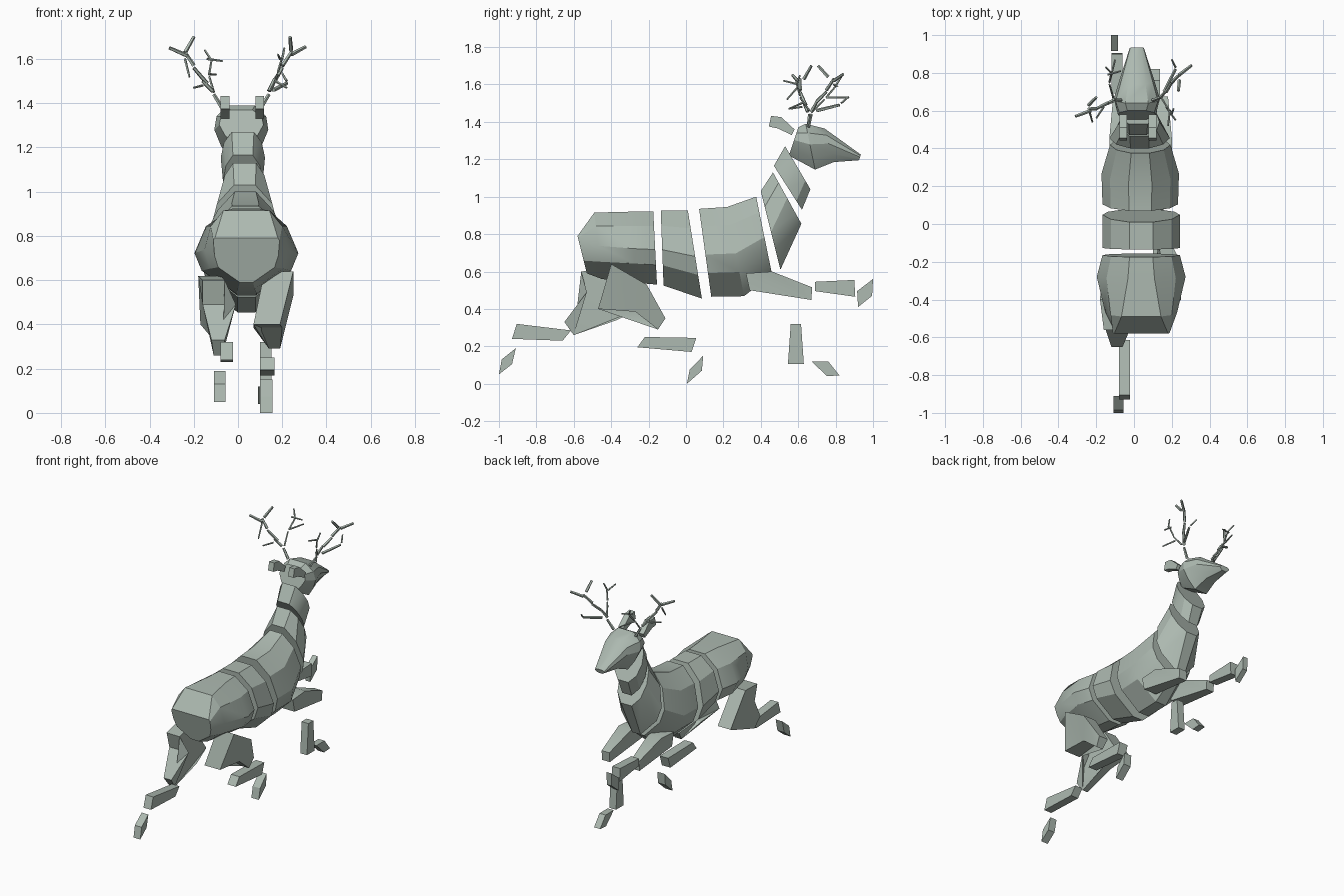
import bpy, bmesh, math
from mathutils import Vector

coat = bpy.data.materials.new("grey_green")
coat.diffuse_color = (0.42, 0.49, 0.44, 1)


def finish(name, bm, angle=28):
    bmesh.ops.recalc_face_normals(bm, faces=bm.faces[:])
    me = bpy.data.meshes.new(name)
    bm.to_mesh(me)
    bm.free()
    me.materials.append(coat)
    ob = bpy.data.objects.new(name, me)
    bpy.context.collection.objects.link(ob)
    bpy.ops.object.select_all(action='DESELECT')
    ob.select_set(True)
    bpy.context.view_layer.objects.active = ob
    bpy.ops.object.shade_smooth_by_angle(angle=math.radians(angle))
    return ob


# Half cross-sections: (fraction of half width, fraction of height from the top)
TORSO = [(.3, 0), (.78, .2), (1, .52), (.86, .73), (.2, 1)]
PLATE = [(.95, 0), (1, .05), (.96, .4), (.85, .66), (.2, 1)]
RUMP = [(.55, 0), (.85, .2), (1, .5), (.86, .74), (.2, 1)]
NECK = [(.5, 0), (.85, .2), (1, .5), (.85, .8), (.4, 1)]
HEAD = [(.5, 0), (.92, .2), (1, .45), (.75, .75), (.4, 1)]


def loft(name, rings, cx):
    """Closed block through rings of (y_top, z_top, y_bottom, z_bottom, half_width, profile)."""
    bm = bmesh.new()
    loops = []
    for yt, zt, yb, zb, w, prof in rings:
        pts = [(w * f, t) for f, t in prof] + [(-w * f, t) for f, t in reversed(prof)]
        loops.append([bm.verts.new((cx + x, yt + (yb - yt) * t, zt + (zb - zt) * t))
                      for x, t in pts])
    n = len(loops[0])
    for a, b in zip(loops, loops[1:]):
        for i in range(n):
            j = (i + 1) % n
            bm.faces.new((a[i], a[j], b[j], b[i]))
    bm.faces.new(loops[0])
    bm.faces.new(loops[-1][::-1])
    return finish(name, bm)


def slab(name, pts):
    """Leg block from a side outline of (y, z, x_min, x_max) points."""
    bm = bmesh.new()
    a = [bm.verts.new((p[2], p[0], p[1])) for p in pts]
    b = [bm.verts.new((p[3], p[0], p[1])) for p in pts]
    n = len(pts)
    sides = [bm.faces.new(a), bm.faces.new(b[::-1])]
    for i in range(n):
        j = (i + 1) % n
        bm.faces.new((a[i], b[i], b[j], a[j]))
    bmesh.ops.triangulate(bm, faces=sides)
    return finish(name, bm)


def box_leg(name, outline, x0, x1):
    return slab(name, [(y, z, x0, x1) for y, z in outline])


# Torso blocks, separated by gaps
loft("rump", [(-.58, .79, -.53, .59, .15, PLATE), (-.49, .915, -.45, .56, .19, RUMP),
              (-.29, .92, -.27, .54, .235, TORSO), (-.175, .92, -.155, .53, .205, TORSO)], .038)
loft("belly", [(-.135, .925, -.12, .525, .205, TORSO), (.01, .925, .085, .455, .205, TORSO)], .038)
loft("ribcage", [(.07, .935, .135, .465, .2, TORSO), (.22, .945, .31, .468, .205, TORSO),
                 (.375, 1.0, .46, .585, .16, TORSO)], .033)

# Chest and neck
loft("chest", [(.40, 1.03, .505, .61, .16, TORSO), (.465, 1.13, .617, .855, .105, NECK)], .03)
loft("neck", [(.47, 1.165, .62, .93, .09, NECK), (.53, 1.27, .665, 1.04, .10, NECK)], .022)

# Head
loft("head", [(.60, 1.37, .55, 1.22, .10, HEAD), (.64, 1.39, .69, 1.145, .122, HEAD),
              (.74, 1.365, .79, 1.185, .092, HEAD), (.935, 1.225, .925, 1.195, .038, HEAD)], .015)

# Ears
EAR = [(.58, 1.36), (.51, 1.425), (.455, 1.432), (.443, 1.375), (.49, 1.365), (.565, 1.33)]
for side, cx in (("left", -.058), ("right", .098)):
    box_leg(side + "_ear", EAR, cx - .02, cx + .02)

# Hind legs
slab("right_thigh", [(-.40, .64, .12, .25), (-.47, .40, .07, .19), (-.27, .385, .07, .20),
                     (-.15, .29, .14, .19), (-.11, .35, .13, .20), (-.21, .53, .15, .25)])
slab("left_thigh", [(-.56, .60, -.16, -.06), (-.53, .49, -.16, -.01), (-.65, .33, -.12, -.06),
                    (-.60, .26, -.11, -.07), (-.37, .34, -.12, -.06), (-.25, .40, -.17, -.07),
                    (-.40, .62, -.18, -.08)])
box_leg("left_hind_shin", [(-.905, .32), (-.615, .285), (-.66, .23), (-.93, .24)], -.08, -.022)
box_leg("left_hind_hoof", [(-.91, .19), (-.985, .13), (-1.0, .05), (-.93, .105)], -.108, -.056)
box_leg("right_hind_shin", [(-.22, .25), (.055, .245), (.03, .17), (-.26, .195)], .10, .165)
box_leg("right_hind_hoof", [(.092, .15), (.02, .075), (.005, 0), (.085, .07)], .10, .157)

# Front legs
for side, inner, outer in (("left", -.03, -.13), ("right", .10, .20)):
    a, b = sorted((inner, outer))
    m = (a + b) / 2
    slab(side + "_upper_arm", [(.32, .59, a, b), (.34, .50, a, b), (.67, .448, m - .03, m + .03),
                               (.675, .515, m - .03, m + .03), (.46, .60, a, b)])
box_leg("left_forearm", [(.69, .545), (.90, .555), (.905, .465), (.69, .495)], -.12, -.06)
box_leg("left_front_hoof", [(.915, .495), (1.0, .56), (.995, .47), (.92, .41)], -.122, -.085)
box_leg("right_forearm", [(.56, .32), (.615, .32), (.63, .105), (.545, .105)], .10, .152)
box_leg("right_front_hoof", [(.67, .12), (.76, .12), (.82, .045), (.755, .04)], .09, .137)


def antler(name, twigs):
    """Separate four-sided twigs given as start, end and radius."""
    bm = bmesh.new()
    for p, q, r in twigs:
        p, q = Vector(p), Vector(q)
        res = bmesh.ops.create_cone(bm, cap_ends=True, segments=5, radius1=r,
                                    radius2=r * .8, depth=(q - p).length)
        rot = (q - p).to_track_quat('Z', 'Y').to_matrix()
        for v in res["verts"]:
            v.co = rot @ v.co + (p + q) / 2
    return finish(name, bm)


B, S = .010, .006  # thick and thin twig radii
antler("left_antler", [
    ((-.07, .655, 1.375), (-.11, .66, 1.44), B),
    ((-.115, .65, 1.455), (-.16, .63, 1.50), B),
    ((-.14, .64, 1.49), (-.20, .61, 1.56), B),
    ((-.20, .61, 1.57), (-.24, .61, 1.63), B),
    ((-.23, .60, 1.615), (-.31, .57, 1.65), B),
    ((-.24, .63, 1.63), (-.20, .67, 1.70), B),
    ((-.24, .61, 1.60), (-.22, .54, 1.52), S),
    ((-.16, .62, 1.48), (-.20, .56, 1.47), S),
    ((-.11, .67, 1.45), (-.13, .74, 1.52), S),
    ((-.13, .75, 1.53), (-.12, .80, 1.59), S),
    ((-.14, .79, 1.60), (-.07, .81, 1.59), S),
    ((-.12, .80, 1.595), (-.15, .83, 1.64), S),
    ((-.13, .75, 1.53), (-.10, .87, 1.53), S)])
antler("right_antler", [
    ((.10, .655, 1.375), (.14, .67, 1.44), B),
    ((.14, .67, 1.455), (.165, .70, 1.51), B),
    ((.17, .70, 1.51), (.20, .75, 1.56), B),
    ((.20, .75, 1.57), (.24, .79, 1.63), B),
    ((.24, .79, 1.62), (.305, .84, 1.655), B),
    ((.24, .76, 1.64), (.235, .705, 1.70), B),
    ((.16, .70, 1.46), (.22, .82, 1.49), B),
    ((.22, .83, 1.50), (.20, .87, 1.535), S),
    ((.15, .66, 1.46), (.18, .61, 1.53), S),
    ((.18, .61, 1.54), (.20, .59, 1.61), S),
    ((.19, .60, 1.60), (.18, .52, 1.62), S),
    ((.20, .585, 1.60), (.21, .61, 1.65), S),
    ((.17, .62, 1.50), (.22, .55, 1.47), S)])
